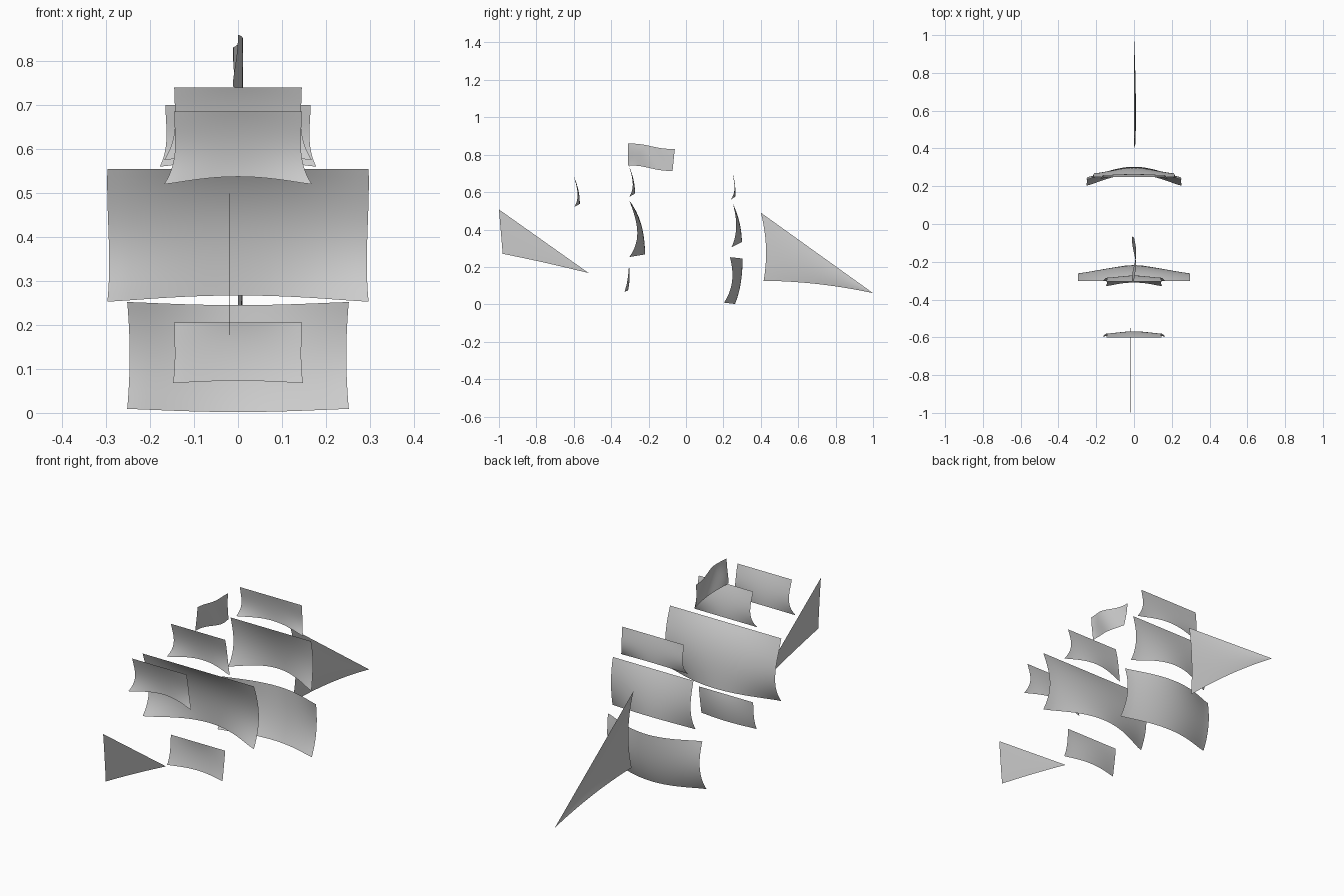
import bpy, bmesh, math

if "Cube" in bpy.data.objects:
    bpy.data.objects.remove(bpy.data.objects["Cube"])

NODES = (0, 1 / 3, 2 / 3, 1)


def cubic(vals, t):
    """Smooth curve through four evenly spaced values."""
    total = 0
    for i, a in enumerate(NODES):
        w = vals[i]
        for j, b in enumerate(NODES):
            if i != j:
                w *= (t - b) / (a - b)
        total += w
    return total


def sheet(name, func, nu, nv):
    """Cloth sheet from func(u, v), both 0..1."""
    bm = bmesh.new()
    grid = [[bm.verts.new(func(i / nu, j / nv)) for i in range(nu + 1)]
            for j in range(nv + 1)]
    for j in range(nv):
        for i in range(nu):
            bm.faces.new((grid[j][i], grid[j + 1][i],
                          grid[j + 1][i + 1], grid[j][i + 1]))
    bmesh.ops.remove_doubles(bm, verts=bm.verts, dist=1e-5)
    for f in bm.faces:
        f.smooth = True
    me = bpy.data.meshes.new(name)
    bm.to_mesh(me)
    bm.free()
    ob = bpy.data.objects.new(name, me)
    bpy.context.collection.objects.link(ob)
    return ob


def square_sail(name, z_edge, z_mid, half, y_edge, y_mid):
    """z_* are (top, bottom); the other lists run top to bottom."""
    def f(u, v):
        s = 2 * u - 1
        belly = (1 - s * s) ** 1.3
        ze = z_edge[0] + (z_edge[1] - z_edge[0]) * v
        zm = z_mid[0] + (z_mid[1] - z_mid[0]) * v
        ye, ym = cubic(y_edge, v), cubic(y_mid, v)
        return (s * cubic(half, v), ye + (ym - ye) * belly, ze + (zm - ze) * belly)
    return sheet(name, f, 24, 16)


# Mast nearest the front: one topsail
square_sail("front_topsail", (.685, .52), (.685, .537),
            (.145, .143, .146, .168),
            (-.600, -.585, -.580, -.597), (-.600, -.582, -.571, -.568))

# Middle mast: topsail, large mainsail, small low sail
square_sail("middle_topsail", (.74, .575), (.74, .592),
            (.145, .143, .146, .168),
            (-.305, -.290, -.285, -.303), (-.305, -.287, -.276, -.273))
square_sail("mainsail", (.555, .253), (.555, .267),
            (.297, .296, .293, .297),
            (-.303, -.270, -.262, -.303), (-.303, -.250, -.226, -.218))
square_sail("small_low_sail", (.205, .068), (.205, .073),
            (.145, .144, .144, .148),
            (-.305, -.309, -.316, -.329), (-.305, -.301, -.303, -.310))

# Far mast: topsail, middle sail, low sail
square_sail("far_topsail", (.70, .56), (.70, .576),
            (.165, .163, .164, .178),
            (.25, .257, .258, .24), (.25, .259, .264, .264))
square_sail("far_middle_sail", (.54, .305), (.54, .333),
            (.215, .213, .213, .222),
            (.25, .266, .266, .243), (.25, .277, .293, .299))
square_sail("far_low_sail", (.252, .009), (.245, .002),
            (.252, .247, .247, .252),
            (.235, .248, .240, .203), (.303, .299, .287, .262))


def tri_sail(name, peak, tack, tip, x0, belly, luff, foot):
    """Triangular sail in the y-z plane; luff and foot set edge curvature."""
    def f(u, v):
        y = peak[0] + (tack[0] - peak[0]) * v
        z = peak[1] + (tack[1] - peak[1]) * v
        y = y + (tip[0] - y) * u + luff * 4 * v * (1 - v) * (1 - u)
        z = z + (tip[1] - z) * u + foot * 4 * u * (1 - u) * v
        x = x0 + belly * 4 * v * (1 - v) * math.sin(math.pi * (.3 + .7 * u))
        return (x, y, z)
    return sheet(name, f, 20, 14)


# Fore-and-aft triangular sails at both ends
tri_sail("front_triangle_sail", (-1, .507), (-.98, .27), (-.52, .167),
         -.02, .001, 0, .003)
tri_sail("far_triangle_sail", (.40, .49), (.415, .126), (1, .06),
         0, .010, .02, .015)


# Rippling flag above the middle mast
def flag(u, v):
    x = .011 * math.sin(2 * math.pi * (u * .8 - v * .3)) * min(1, u * 3 + v)
    dip = .004 * math.sin(2 * math.pi * u)
    return (x, -.31 + .25 * u - .012 * u * v, .86 - .03 * u - .117 * v + dip)


sheet("flag", flag, 20, 8)
